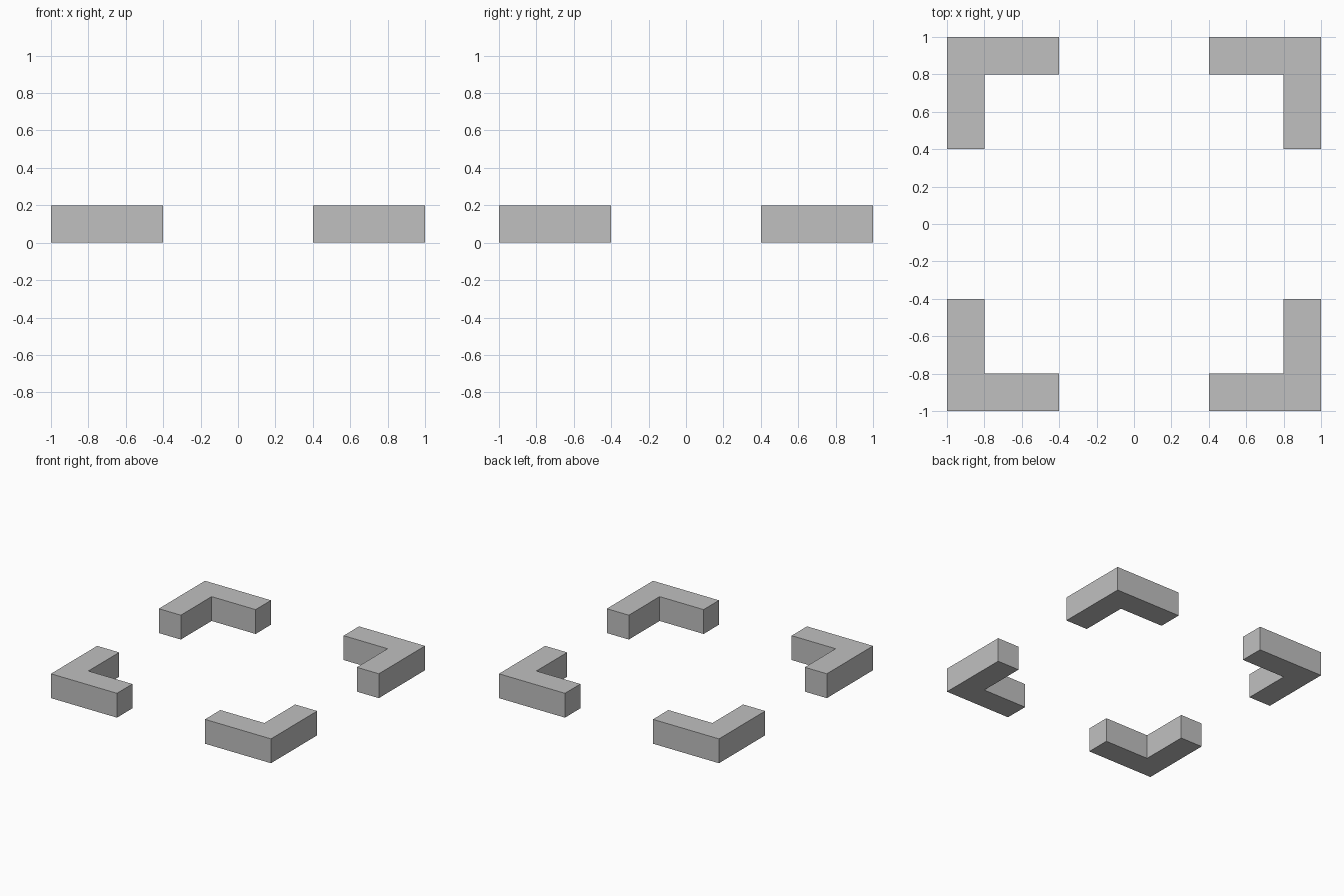
import bpy
import bmesh

OUTER, INNER, END, HEIGHT = 1.0, 0.8, 0.4, 0.2

cube = bpy.data.objects.get("Cube")
if cube:
    bpy.data.objects.remove(cube, do_unlink=True)

# Single plain grey
grey = bpy.data.materials.new("plain_grey")
grey.use_nodes = True
colour = (0.53, 0.53, 0.53, 1)
grey.diffuse_color = colour
grey.node_tree.nodes["Principled BSDF"].inputs["Base Color"].default_value = colour

# L-shaped outline of one corner
OUTLINE = [(END, OUTER), (END, INNER), (INNER, INNER),
           (INNER, END), (OUTER, END), (OUTER, OUTER)]


def corner_bracket(name, sx, sy):
    """Extrude the L outline, mirrored into the quadrant given by the signs."""
    bm = bmesh.new()
    base = bm.faces.new([bm.verts.new((x * sx, y * sy, 0)) for x, y in OUTLINE])
    top = bmesh.ops.extrude_face_region(bm, geom=[base], use_keep_orig=True)
    verts = [g for g in top["geom"] if isinstance(g, bmesh.types.BMVert)]
    bmesh.ops.translate(bm, vec=(0, 0, HEIGHT), verts=verts)
    bmesh.ops.recalc_face_normals(bm, faces=bm.faces)
    mesh = bpy.data.meshes.new(name)
    bm.to_mesh(mesh)
    bm.free()
    mesh.materials.append(grey)
    bpy.context.collection.objects.link(bpy.data.objects.new(name, mesh))


# Four corners
for depth, sy in (("front", -1), ("back", 1)):
    for side, sx in (("right", -1), ("left", 1)):
        corner_bracket(f"{depth}_{side}_corner", sx, sy)
